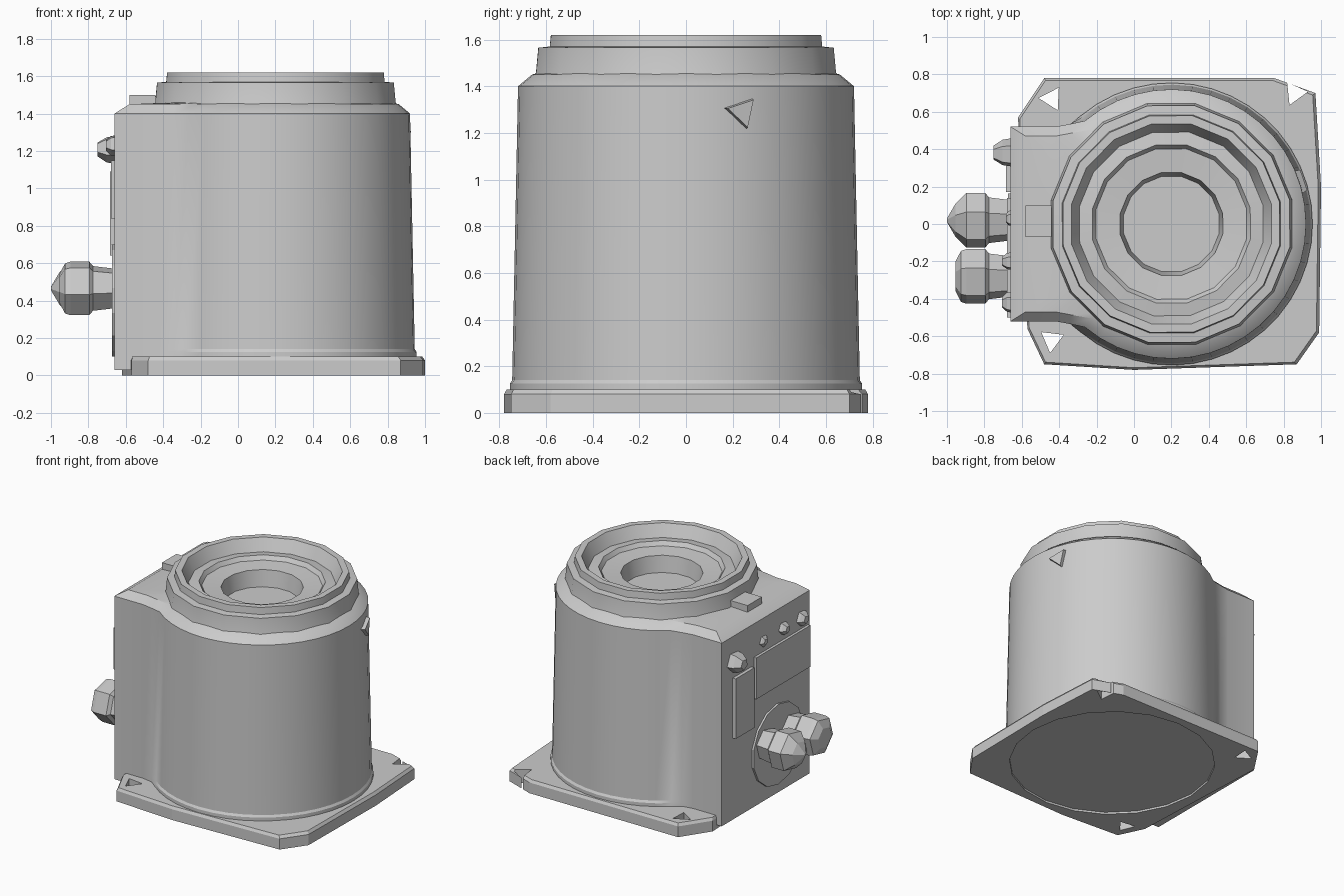
import bpy, bmesh, math
from mathutils import Matrix, Vector

old = bpy.data.objects.get("Cube")
if old:
    bpy.data.objects.remove(old, do_unlink=True)

grey = bpy.data.materials.new("light grey")
grey.use_nodes = True
grey.diffuse_color = (0.6, 0.6, 0.6, 1)
grey.node_tree.nodes["Principled BSDF"].inputs["Base Color"].default_value = (0.6, 0.6, 0.6, 1)

CX = 0.2                      # axis of the round housing
TO_RIGHT = Matrix.Rotation(-math.pi / 2, 4, 'Y')


def finish(bm, name, smooth=False):
    bmesh.ops.recalc_face_normals(bm, faces=bm.faces)
    mesh = bpy.data.meshes.new(name)
    bm.to_mesh(mesh)
    bm.free()
    mesh.materials.append(grey)
    ob = bpy.data.objects.new(name, mesh)
    bpy.context.collection.objects.link(ob)
    if smooth:
        bpy.ops.object.select_all(action='DESELECT')
        ob.select_set(True)
        bpy.context.view_layer.objects.active = ob
        bpy.ops.object.shade_smooth_by_angle(angle=math.radians(32))
    return ob


def loft(name, rings, caps=(True, True), matrix=None, smooth=False):
    """Join rings of equal point count with quads."""
    bm = bmesh.new()
    loops = [[bm.verts.new(p) for p in ring] for ring in rings]
    n = len(loops[0])
    for a, b in zip(loops, loops[1:]):
        for i in range(n):
            j = (i + 1) % n
            bm.faces.new((a[i], a[j], b[j], b[i]))
    if caps[0]:
        bm.faces.new(loops[0])
    if caps[1]:
        bm.faces.new(loops[-1])
    if matrix:
        bm.transform(matrix)
    return finish(bm, name, smooth)


def circle(r, z, n, turn=0.0):
    return [(r * math.cos(turn + math.tau * i / n), r * math.sin(turn + math.tau * i / n), z)
            for i in range(n)]


def lathe(name, profile, n, matrix, turn=0.0, smooth=False, caps=(True, True)):
    return loft(name, [circle(r, z, n, turn) for r, z in profile], caps, matrix, smooth)


def box(name, lo, hi):
    lo, hi = Vector(lo), Vector(hi)
    bm = bmesh.new()
    bmesh.ops.create_cube(bm, size=1, matrix=Matrix.Translation((lo + hi) / 2)
                          @ Matrix.Diagonal((*(hi - lo), 1)))
    return finish(bm, name)


def cut(ob, cutter):
    mod = ob.modifiers.new("cut", 'BOOLEAN')
    mod.operation = 'DIFFERENCE'
    mod.solver = 'EXACT'
    mod.object = cutter
    bpy.context.view_layer.objects.active = ob
    bpy.ops.object.modifier_apply(modifier=mod.name)
    bpy.data.objects.remove(cutter, do_unlink=True)


def outline(r, z, half=0.52, left=-0.66):
    """Round housing blended into a flat terminal box on the right side."""
    arc = [math.radians(-130 + 260 * i / 32) for i in range(33)]
    pts = [(CX + r * math.cos(a), r * math.sin(a), z) for a in arc]
    side = [(-0.34, half + 0.015), (-0.42, half), (left, half)]
    pts += [(x, y, z) for x, y in side]
    pts += [(x, -y, z) for x, y in reversed(side)]
    return pts


# Base plate with clipped corners, corner holes and a hollow underside
corners = [(-0.48, 0.78), (0.75, 0.78), (0.97, 0.70), (1.0, 0.2), (0.99, -0.58),
           (0.87, -0.75), (0, -0.78), (-0.48, -0.75), (-0.57, -0.56), (-0.62, 0.57)]
plate = loft("base_plate", [[(x * s, y * s, z) for x, y in corners]
                            for s, z in ((1, 0), (1, 0.08), (0.985, 0.1))])
for x, y, turn in ((-0.44, 0.67, 1.0), (-0.44, -0.62, 0.4), (0.86, 0.7, 2.2)):
    cut(plate, lathe("hole_cutter", ((0.07, -0.1), (0.07, 0.2)), 3,
                     Matrix.Translation((x, y, 0)), turn))
cut(plate, lathe("recess_cutter", ((0.72, -0.1), (0.72, 0.015)), 20,
                 Matrix.Translation((CX, 0, 0))))

# Housing: tapered walls, sloped shoulder, deck running in to the neck
deck = outline(0.66, 1.45, 0.47, -0.58)
inner = []
for x, y, z in deck:
    a = math.atan2(y, x - CX)
    inner.append((CX + 0.62 * math.cos(a), 0.62 * math.sin(a), 1.46))
loft("housing", [outline(0.755, 0.03), outline(0.755, 0.125), outline(0.745, 0.14),
                 outline(0.72, 1.40), deck, inner], (True, False), smooth=True)

# Stepped neck with a dished top and a central hole
neck = ((0.665, 1.42), (0.655, 1.46), (0.645, 1.565), (0.595, 1.57), (0.59, 1.62),
        (0.545, 1.62), (0.50, 1.53), (0.43, 1.54), (0.41, 1.51), (0.28, 1.50),
        (0.26, 1.38))
lathe("neck", neck, 16, Matrix.Translation((CX, 0, 0)), 0.2, True, (False, True))

# Latch on the deck
box("latch", (-0.58, -0.07, 1.40), (-0.44, 0.1, 1.5))

# Plates on the flat side
box("narrow_label", (-0.685, 0.17, 0.64), (-0.65, 0.39, 1.09))
box("wide_label", (-0.68, -0.5, 0.84), (-0.65, 0.14, 1.15))
lathe("connector_plate", ((0.3, 0), (0.3, 0.02)), 14,
      Matrix.Translation((-0.655, -0.13, 0.4)) @ TO_RIGHT)

# Two faceted cable connectors
stem = ((0.11, 0), (0.125, 0.12), (0.15, 0.14), (0.15, 0.24))
for name, y, tip in (("back_connector", 0.02, ((0.09, 0.30), (0.01, 0.345))),
                     ("front_connector", -0.28, ((0.14, 0.27), (0.08, 0.30)))):
    lathe(name, stem + tip, 6, Matrix.Translation((-0.655, y, 0.465)) @ TO_RIGHT, 0.3)

# Small screws along the top of the flat side
for i, (y, z, r, h) in enumerate(((0.38, 1.21, 0.08, 0.095), (0.03, 1.23, 0.045, 0.03),
                                  (-0.2, 1.24, 0.05, 0.05), (-0.42, 1.23, 0.06, 0.05))):
    lathe(f"screw_{i + 1}", ((r, 0), (r * 0.9, h * 0.5), (r * 0.5, h)), 5,
          Matrix.Translation((-0.655, y, z)) @ TO_RIGHT, 0.5)

# Small wedge on the rounded side
lathe("side_wedge", ((0.085, -0.05), (0.07, 0.015)), 3,
      Matrix.Translation((CX + 0.69, 0.24, 1.29)) @ Matrix.Rotation(0.33, 4, 'Z')
      @ Matrix.Rotation(math.pi / 2, 4, 'Y'), 2.4)
